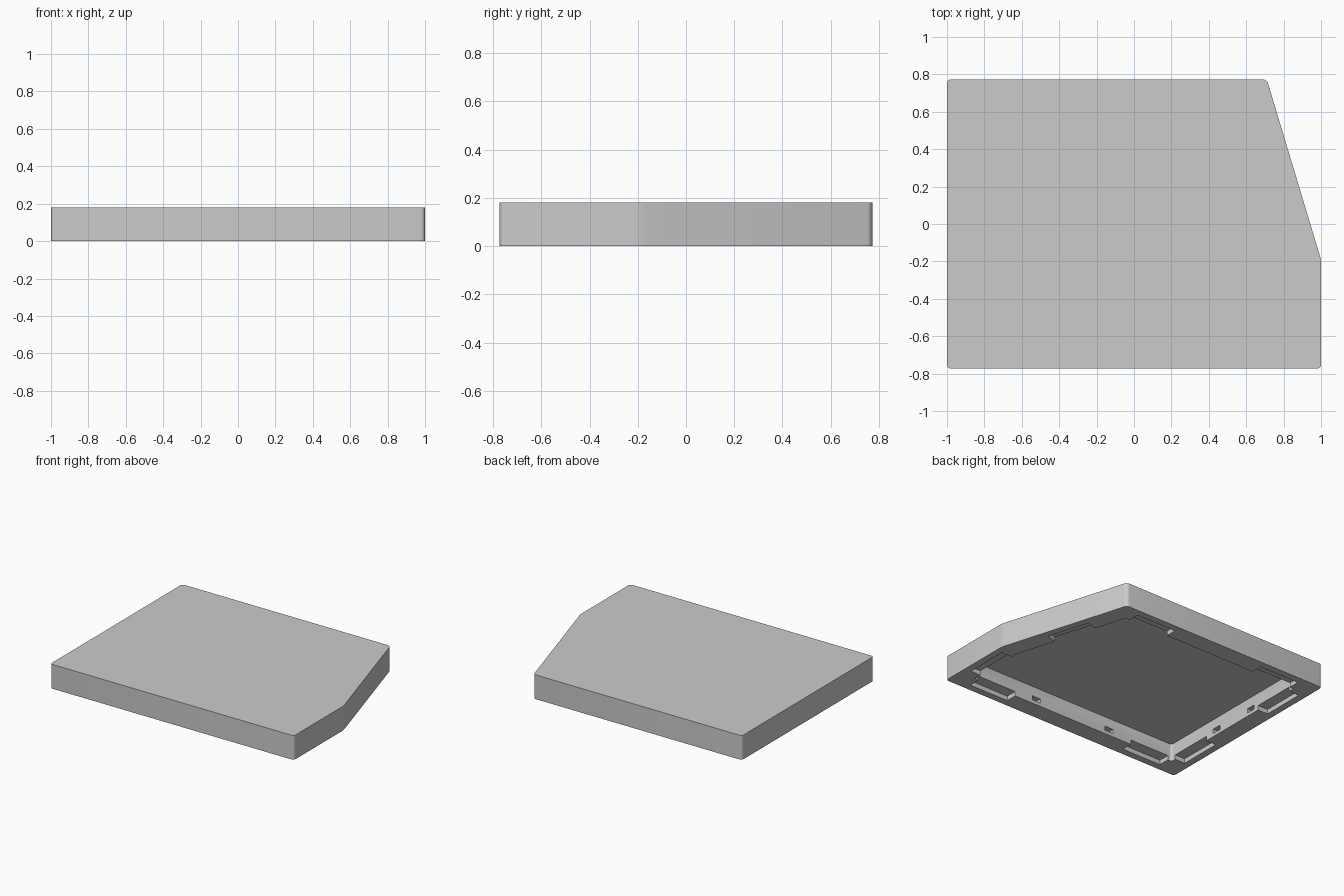
import bpy
import bmesh
import math
from mathutils import Vector

HEIGHT = 0.18
POCKET_DEPTH = 0.13
POCKET_INSET = 0.135
OUTLINE = [Vector(p) for p in ((-1, -0.773), (1, -0.773), (1, -0.19), (0.71, 0.773), (-1, 0.773))]

old = bpy.data.objects.get("Cube")
if old:
    bpy.data.objects.remove(old, do_unlink=True)

grey = bpy.data.materials.new("plain_grey")
grey.use_nodes = True
grey.diffuse_color = (0.6, 0.6, 0.6, 1)
grey.node_tree.nodes["Principled BSDF"].inputs["Base Color"].default_value = grey.diffuse_color


def prism(name, points, z0, z1, radius=0):
    """Upright prism over a counter-clockwise outline, with rounded corners."""
    bm = bmesh.new()
    base = bm.faces.new([bm.verts.new((p.x, p.y, z0)) for p in points])
    top = bmesh.ops.extrude_face_region(bm, geom=[base])["geom"]
    moved = [v for v in top if isinstance(v, bmesh.types.BMVert)]
    bmesh.ops.translate(bm, vec=(0, 0, z1 - z0), verts=moved)
    if radius:
        upright = [e for e in bm.edges if abs(e.verts[0].co.z - e.verts[1].co.z) > 0.01]
        bmesh.ops.bevel(bm, geom=upright, offset=radius, segments=5, profile=0.5, affect='EDGES')
    bmesh.ops.recalc_face_normals(bm, faces=bm.faces)
    mesh = bpy.data.meshes.new(name)
    bm.to_mesh(mesh)
    bm.free()
    mesh.materials.append(grey)
    obj = bpy.data.objects.new(name, mesh)
    bpy.context.collection.objects.link(obj)
    return obj


def side(i):
    """Start point, direction and inward normal of one side."""
    a, b = OUTLINE[i], OUTLINE[(i + 1) % len(OUTLINE)]
    d = (b - a).normalized()
    return a, d, Vector((-d.y, d.x))


def inset(amount):
    """Outline moved inward by an even amount."""
    result = []
    for i, p in enumerate(OUTLINE):
        n0, n1 = side(i - 1 if i else len(OUTLINE) - 1)[2], side(i)[2]
        result.append(p + (n0 + n1) * amount / (1 + n0.dot(n1)))
    return result


def slot(name, i, along, length, outer, inner, z0, z1):
    """Box cutter placed along a side of the outline."""
    a, d, n = side(i)
    s0, s1 = along - length / 2, along + length / 2
    corners = [a + d * s + n * t for s, t in ((s0, outer), (s1, outer), (s1, inner), (s0, inner))]
    return prism(name, corners, z0, z1)


# Solid lid
lid = prism("lid", OUTLINE, 0, HEIGHT, 0.022)

# Hollow underside
cutters = [prism("pocket_cutter", inset(POCKET_INSET), -0.1, POCKET_DEPTH, 0.015)]

# Shallow tab recesses around the rim, by distance along each side
recesses = ((0.33, 1.67), (0.36,), (0.5,), (0.30, 1.38), (0.343, 1.21))
for i, places in enumerate(recesses):
    for s in places:
        cutters.append(slot("recess_cutter", i, s, 0.325, 0.052, 0.2, -0.05, 0.034))

# Small catch holes in the pocket walls
catches = {0: (0.683, 1.32), 3: (0.67, 1.03), 4: (0.583, 0.94)}
for i, places in catches.items():
    for s in places:
        cutters.append(slot("catch_cutter", i, s, 0.07, 0.1, 0.16, 0.025, 0.058))

# Carve the lid
bpy.context.view_layer.objects.active = lid
for cutter in cutters:
    cutter.hide_render = True
    mod = lid.modifiers.new("carve", 'BOOLEAN')
    mod.operation = 'DIFFERENCE'
    mod.solver = 'EXACT'
    mod.object = cutter
    bpy.ops.object.modifier_apply(modifier=mod.name)
    bpy.data.objects.remove(cutter, do_unlink=True)

# Smooth the rounded corners only
for obj in bpy.context.selected_objects:
    obj.select_set(False)
lid.select_set(True)
bpy.ops.object.shade_smooth_by_angle(angle=math.radians(25))
